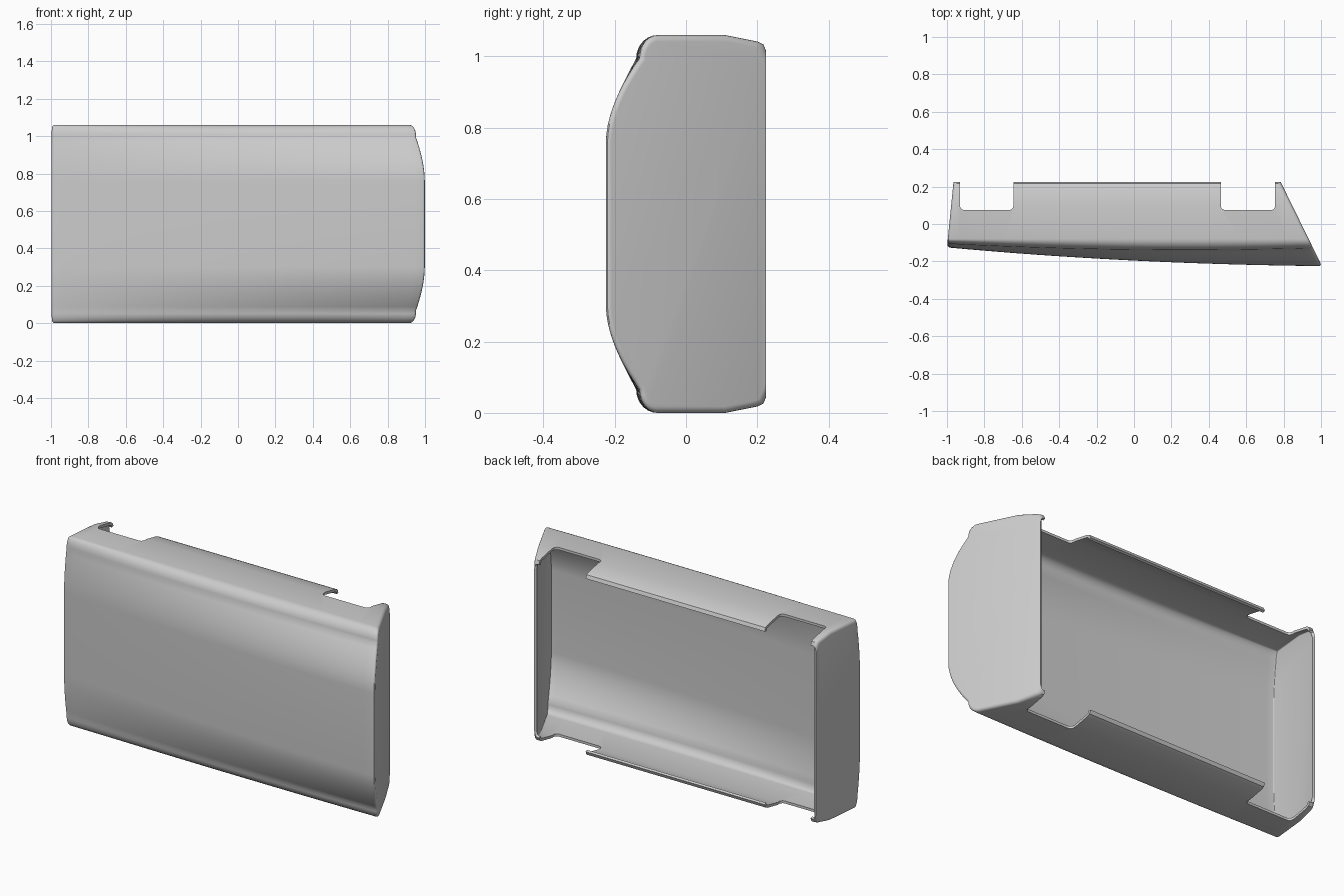
import bpy, bmesh, math

cube = bpy.data.objects.get("Cube")
if cube:
    bpy.data.objects.remove(cube, do_unlink=True)

HEIGHT = 1.06
MID = HEIGHT / 2
SECTIONS = 32

grey = bpy.data.materials.new("plain grey")
grey.use_nodes = True
grey.diffuse_color = (0.6, 0.6, 0.6, 1)
grey.node_tree.nodes["Principled BSDF"].inputs["Base Color"].default_value = (0.6, 0.6, 0.6, 1)


def upper_half(u):
    """Half section (y, z) from the middle of the front up to the back lip."""
    front = -0.195 - 0.05 * u + 0.02 * u * u      # bowed front face
    chamfer = 0.057 + 0.038 * u                   # slope grows along the length
    pts = []
    for i in range(11):
        t = i / 10
        pts.append((front + chamfer * t ** 1.8, 0.76 + 0.235 * t))
    y0, z0 = pts[-1]
    y1 = -0.08
    for i in range(1, 8):
        a = math.pi / 2 * i / 7
        pts.append((y1 + (y0 - y1) * math.cos(a), z0 + (HEIGHT - z0) * math.sin(a)))
    return pts + [(0.11, HEIGHT), (0.2, 1.042), (0.217, 1.034), (0.225, 1.015)]


def section(u):
    top = upper_half(u)
    bottom = [(y, HEIGHT - z) for y, z in reversed(top)]
    return bottom + top


def place(u, y, z):
    """Both ends lean, the right-hand end much more strongly."""
    low = -1.0 + 0.1 * (y + 0.125)
    high = 1.0 - 0.49 * (y + 0.215)
    return (low + (high - low) * (u + 1) / 2, y, z)


# Cover skin: lofted sections closed by two end panels, open at the back
bm = bmesh.new()
rows = []
for i in range(SECTIONS + 1):
    u = -1 + 2 * i / SECTIONS
    rows.append([bm.verts.new(place(u, y, z)) for y, z in section(u)])
for a, b in zip(rows, rows[1:]):
    for j in range(len(a) - 1):
        bm.faces.new((a[j], a[j + 1], b[j + 1], b[j]))
caps = [bm.faces.new(rows[0]), bm.faces.new(rows[-1])]
bmesh.ops.recalc_face_normals(bm, faces=bm.faces)

# Soften the rim of each end panel
rim = [e for cap in caps for e in cap.edges if len(e.link_faces) == 2]
bmesh.ops.bevel(bm, geom=rim, offset=0.018, offset_type='OFFSET', segments=4,
                profile=0.5, affect='EDGES', clamp_overlap=False)
mesh = bpy.data.meshes.new("cover_shell")
bm.to_mesh(mesh)
bm.free()
mesh.materials.append(grey)
cover = bpy.data.objects.new("cover_shell", mesh)
bpy.context.collection.objects.link(cover)

wall = cover.modifiers.new("wall", 'SOLIDIFY')
wall.thickness = 0.014
wall.offset = -1
wall.use_even_offset = True


# Notches through the top and bottom walls
def notch_cutter(name, x0, x1):
    front, back, r = 0.075, 0.4, 0.022
    outline = [(x1, back), (x0, back)]
    for cx, start in ((x0 + r, math.pi), (x1 - r, 1.5 * math.pi)):
        for i in range(6):
            a = start + math.pi / 2 * i / 5
            outline.append((cx + r * math.cos(a), front + r + r * math.sin(a)))
    cb = bmesh.new()
    base = cb.faces.new([cb.verts.new((x, y, -0.2)) for x, y in outline])
    out = bmesh.ops.extrude_face_region(cb, geom=[base])
    up = [v for v in out["geom"] if isinstance(v, bmesh.types.BMVert)]
    bmesh.ops.translate(cb, verts=up, vec=(0, 0, HEIGHT + 0.4))
    bmesh.ops.recalc_face_normals(cb, faces=cb.faces)
    data = bpy.data.meshes.new(name)
    cb.to_mesh(data)
    cb.free()
    data.materials.append(grey)
    obj = bpy.data.objects.new(name, data)
    obj.hide_render = True
    bpy.context.collection.objects.link(obj)
    return obj


cutters = [notch_cutter("right_notch_cutter", -0.93, -0.645),
           notch_cutter("left_notch_cutter", 0.465, 0.755)]
for cutter in cutters:
    cut = cover.modifiers.new(cutter.name, 'BOOLEAN')
    cut.operation = 'DIFFERENCE'
    cut.solver = 'EXACT'
    cut.object = cutter

# Apply the modifiers, drop the cutters and smooth the rounded areas
bpy.ops.object.select_all(action='DESELECT')
cover.select_set(True)
bpy.context.view_layer.objects.active = cover
for name in [m.name for m in cover.modifiers]:
    bpy.ops.object.modifier_apply(modifier=name)
for cutter in cutters:
    bpy.data.objects.remove(cutter, do_unlink=True)
bpy.ops.object.shade_smooth_by_angle(angle=math.radians(35))
